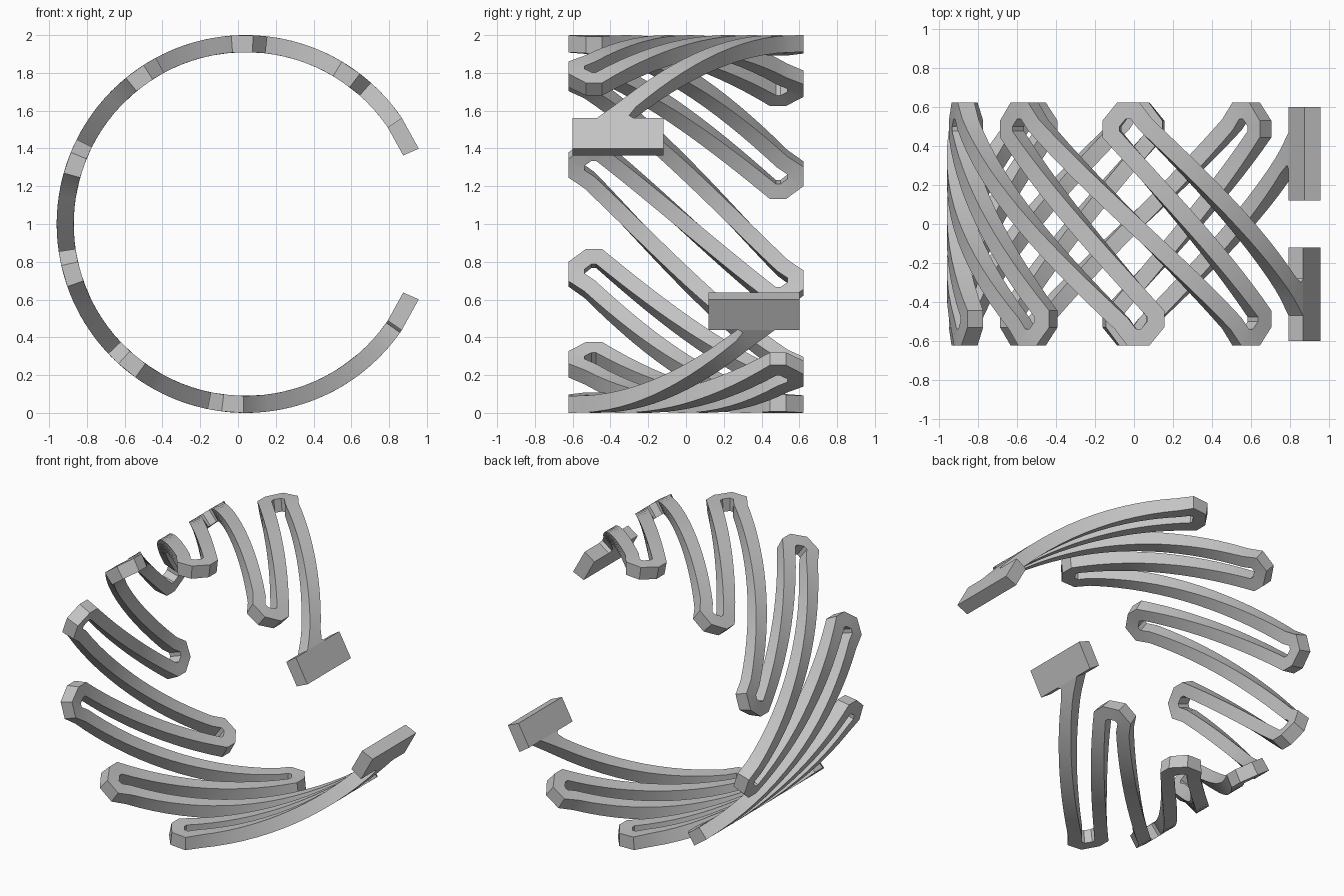
import bpy, bmesh, math
from mathutils import Vector

cube = bpy.data.objects.get("Cube")
if cube:
    bpy.data.objects.remove(cube, do_unlink=True)

CENTRE_X, CENTRE_Z = 0.04, 1.0
R_OUT, R_IN = 1.0, 0.91
R_MID = (R_OUT + R_IN) / 2
LOOPS, STEP, FIRST = 7, 35, 56
HALF, BAR = 5.1, 0.085

grey = bpy.data.materials.new("satin grey")
grey.use_nodes = True
colour = (0.55, 0.55, 0.55, 1)
grey.diffuse_color = colour
grey.node_tree.nodes["Principled BSDF"].inputs["Base Color"].default_value = colour


def wrap(p, radius):
    """Roll a flat point (arc length, y) round the ring."""
    a = p.x / R_MID
    return (CENTRE_X + radius * math.cos(a), p.y, CENTRE_Z + radius * math.sin(a))


def edge_pairs(path, widths):
    """Mitred left and right edges of a flat ribbon, cut square at both ends."""
    pairs = []
    last = len(path) - 1
    for i, p in enumerate(path):
        if i in (0, last):
            run = path[1] - path[0] if i == 0 else path[last] - path[last - 1]
            d0 = d1 = Vector((math.copysign(1, run.x), 0))
        else:
            d0, d1 = (p - path[i - 1]).normalized(), (path[i + 1] - p).normalized()
        n0, n1 = Vector((-d0.y, d0.x)), Vector((-d1.y, d1.x))
        m = (n0 + n1).normalized()
        m *= widths[i] / 2 / m.dot(n0)
        pairs.append((p + m, p - m))
    return pairs


def band(name, points, widths, max_len=0.09):
    """Ribbon with rectangular section wrapped round the ring."""
    path = [Vector((math.radians(a) * R_MID, y)) for a, y in points]
    pairs = edge_pairs(path, widths)
    stations = [pairs[0]]
    for (l0, r0), (l1, r1) in zip(pairs, pairs[1:]):
        n = max(1, round(((l1 + r1) - (l0 + r0)).length / 2 / max_len))
        stations += [(l0.lerp(l1, k / n), r0.lerp(r1, k / n)) for k in range(1, n + 1)]
    bm = bmesh.new()
    rings = [[bm.verts.new(wrap(p, r)) for p, r in
              ((l, R_IN), (l, R_OUT), (q, R_OUT), (q, R_IN))] for l, q in stations]
    for a, b in zip(rings, rings[1:]):
        for k in range(4):
            j = (k + 1) % 4
            bm.faces.new((a[k], a[j], b[j], b[k]))
    bm.faces.new(rings[0])
    bm.faces.new(rings[-1])
    bmesh.ops.recalc_face_normals(bm, faces=bm.faces)
    mesh = bpy.data.meshes.new(name)
    bm.to_mesh(mesh)
    bm.free()
    mesh.materials.append(grey)
    ob = bpy.data.objects.new(name, mesh)
    bpy.context.collection.objects.link(ob)
    bpy.ops.object.select_all(action="DESELECT")
    ob.select_set(True)
    bpy.context.view_layer.objects.active = ob
    bpy.ops.object.shade_smooth_by_angle(angle=math.radians(20))


# Chamfered U-turn: one leg leaves on the slant, the other runs straight first
TURN = [(-HALF, 0.51), (-HALF * 0.4, 0.58), (HALF * 0.4, 0.58),
        (HALF, 0.515), (HALF, 0.46)]


def back_turn(angle):
    return [(angle + a, y) for a, y in TURN]


def front_turn(angle):
    return [(angle - a, -y) for a, y in reversed(TURN)]


# Zigzag band: alternate back and front turns, with a flared arm at either end
first_back = 360 - (FIRST + STEP * (LOOPS - 1))
arm = [(34.2, -0.375), (37, -0.34), (40, -0.297)]
flare = [0.19, 0.1, BAR]
zigzag = list(arm)
for i in range(LOOPS):
    zigzag += back_turn(first_back + STEP * i) + front_turn(FIRST + STEP * i)
zigzag += [(360 - a, -y) for a, y in reversed(arm)]
body = [BAR] * (2 * LOOPS * len(TURN))
band("zigzag_band", zigzag, flare + body + flare[::-1])

# Flat end plates either side of the opening
for name, sign in (("upper_end_plate", 1), ("lower_end_plate", -1)):
    ends = [(sign * a, -sign * 0.36) for a in (23.5, 34.2)]
    band(name, ends, [0.48, 0.48], max_len=1)
